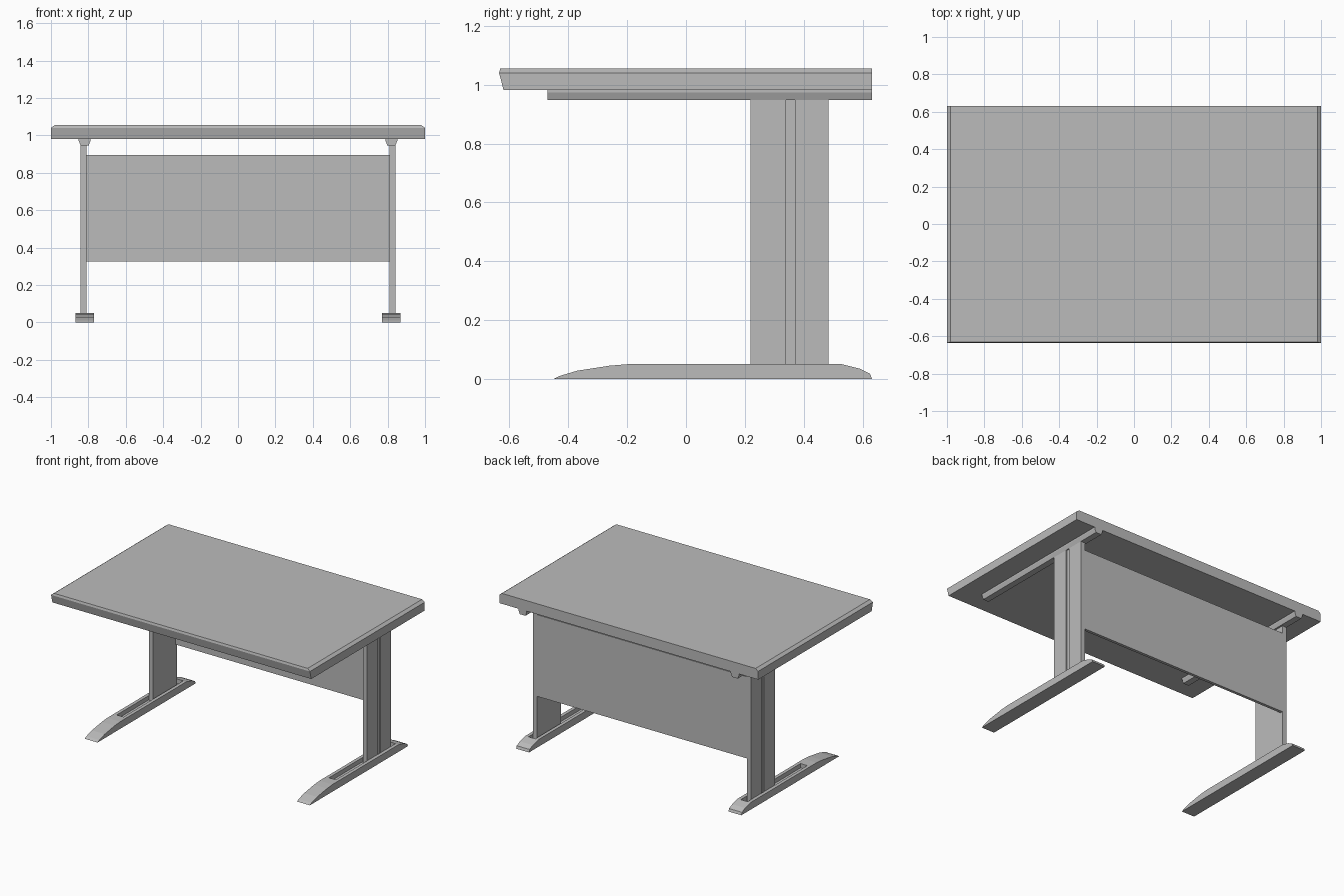
import bpy
import bmesh
from mathutils import Vector

cube = bpy.data.objects.get("Cube")
if cube:
    bpy.data.objects.remove(cube, do_unlink=True)

GREY = (0.5, 0.5, 0.5, 1.0)
grey = bpy.data.materials.new("mid grey")
grey.use_nodes = True
grey.diffuse_color = GREY
grey.node_tree.nodes["Principled BSDF"].inputs["Base Color"].default_value = GREY


def finish(name, bm):
    """Turn a bmesh into a named grey object."""
    bmesh.ops.recalc_face_normals(bm, faces=bm.faces)
    mesh = bpy.data.meshes.new(name)
    bm.to_mesh(mesh)
    bm.free()
    mesh.materials.append(grey)
    obj = bpy.data.objects.new(name, mesh)
    bpy.context.collection.objects.link(obj)
    return obj


def prism(name, points, direction):
    """Sweep a closed outline along a straight direction."""
    bm = bmesh.new()
    face = bm.faces.new([bm.verts.new(p) for p in points])
    new = bmesh.ops.extrude_face_region(bm, geom=[face], use_keep_orig=True)
    moved = [v for v in new["geom"] if isinstance(v, bmesh.types.BMVert)]
    bmesh.ops.translate(bm, verts=moved, vec=Vector(direction))
    return finish(name, bm)


def box(name, x, y, z):
    outline = [(x[0], y[0], z[0]), (x[1], y[0], z[0]),
               (x[1], y[1], z[0]), (x[0], y[1], z[0])]
    return prism(name, outline, (0, 0, z[1] - z[0]))


def loft(name, rings):
    """Stack rectangles given as half width, front, back, height."""
    bm = bmesh.new()
    loops = [[bm.verts.new(p) for p in
              ((-w, f, z), (w, f, z), (w, b, z), (-w, b, z))]
             for w, f, b, z in rings]
    for low, high in zip(loops, loops[1:]):
        for i in range(4):
            j = (i + 1) % 4
            bm.faces.new((low[i], low[j], high[j], high[i]))
    bm.faces.new(loops[0])
    bm.faces.new(loops[-1])
    return finish(name, bm)


# Tabletop with raked front edge and chamfered ends
loft("tabletop", [(1.0, -0.62, 0.632, 0.982),
                  (1.0, -0.635, 0.632, 1.04),
                  (0.98, -0.631, 0.632, 1.055)])

# Modesty panel
box("modesty_panel", (-0.81, 0.81), (0.465, 0.485), (0.325, 0.895))

FOOT = [(-0.45, 0), (-0.43, 0.01), (-0.37, 0.028), (-0.26, 0.045), (-0.2, 0.05),
        (0.53, 0.05), (0.59, 0.035), (0.625, 0.018), (0.632, 0)]
BEAM = [(-0.032, 0.982), (-0.032, 0.973), (-0.022, 0.947),
        (0.022, 0.947), (0.032, 0.973), (0.032, 0.982)]

for side, label in ((1, "left"), (-1, "right")):
    mid = side * 0.82

    # Foot with a sunken cable slot
    foot = prism(label + "_foot", [(mid - 0.05, y, z) for y, z in FOOT], (0.1, 0, 0))
    slot = box("slot_cutter", (mid - 0.026, mid + 0.026), (-0.13, 0.53), (0.02, 0.1))
    slot.hide_render = True
    cut = foot.modifiers.new("slot", 'BOOLEAN')
    cut.operation = 'DIFFERENCE'
    cut.solver = 'EXACT'
    cut.object = slot
    bpy.context.view_layer.objects.active = foot
    bpy.ops.object.modifier_apply(modifier=cut.name)
    bpy.data.objects.remove(slot, do_unlink=True)

    # Column: two uprights joined by a recessed strip
    for part, y, outer in (("front_upright", (0.22, 0.34), 0.842),
                           ("column_groove", (0.34, 0.37), 0.834),
                           ("rear_upright", (0.37, 0.485), 0.842)):
        x = sorted((side * 0.81, side * outer))
        box(label + "_" + part, x, y, (0.02, 0.95))

    # Support beam under the top
    prism(label + "_beam", [(mid + x, -0.47, z) for x, z in BEAM], (0, 1.102, 0))
